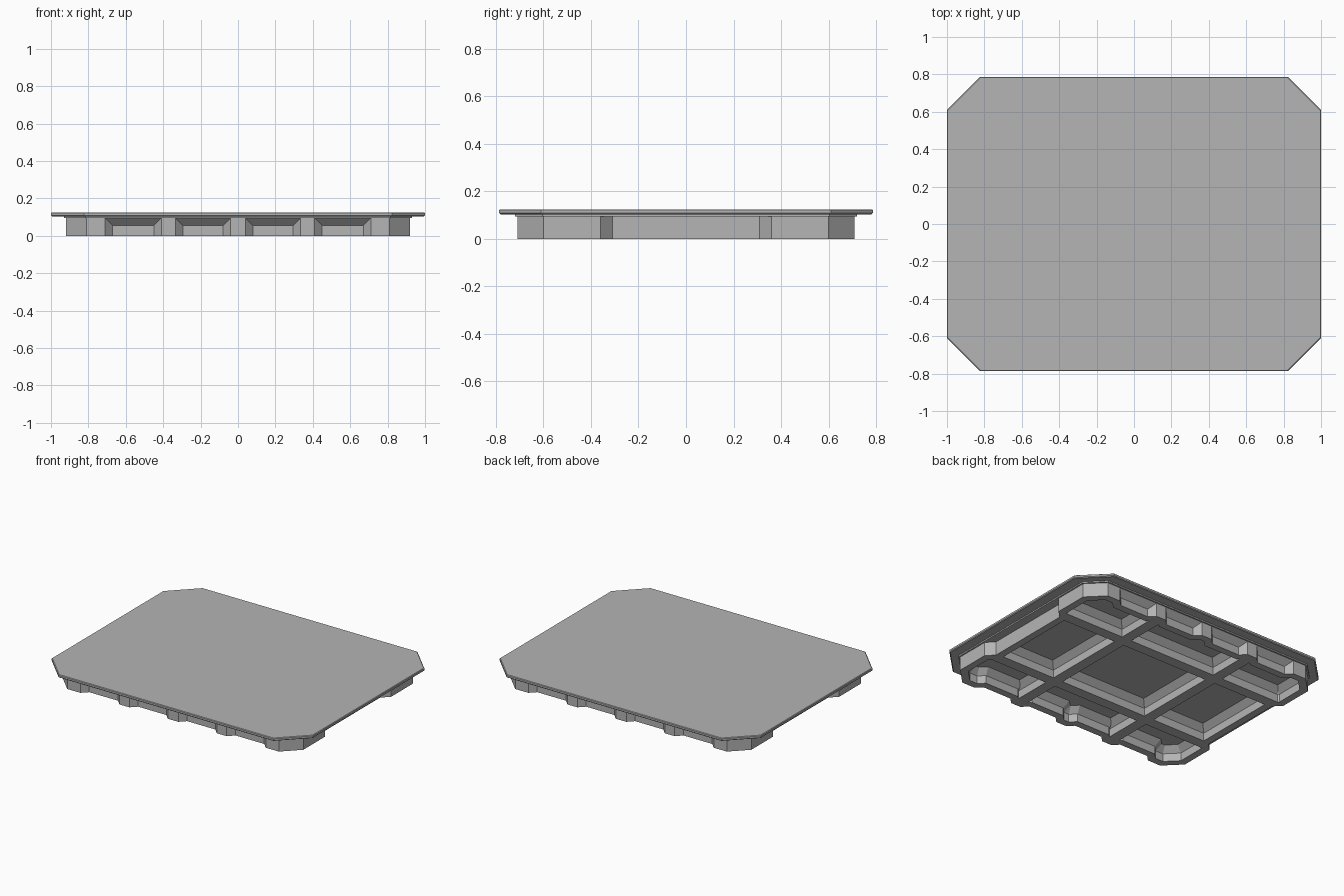
import bpy, bmesh
from mathutils import Vector

cube = bpy.data.objects.get("Cube")
if cube:
    bpy.data.objects.remove(cube, do_unlink=True)

grey = bpy.data.materials.new("pallet grey")
grey.use_nodes = True
COLOUR = (0.46, 0.46, 0.46, 1)
grey.diffuse_color = COLOUR
grey.node_tree.nodes["Principled BSDF"].inputs["Base Color"].default_value = COLOUR

MID, TOP = 0.055, 0.095   # top of the upright rib walls, underside of the deck
FLARE = 0.04              # how far the ribs widen between MID and TOP


def finish(name, bm):
    bmesh.ops.remove_doubles(bm, verts=bm.verts, dist=1e-5)
    bmesh.ops.recalc_face_normals(bm, faces=bm.faces)
    mesh = bpy.data.meshes.new(name)
    bm.to_mesh(mesh)
    bm.free()
    mesh.materials.append(grey)
    bpy.context.collection.objects.link(bpy.data.objects.new(name, mesh))


def loft(name, loops, closed=False):
    """Join equal loops of points; cap the ends, or join last to first."""
    bm = bmesh.new()
    rings = [[bm.verts.new(p) for p in loop] for loop in loops]
    n = len(rings[0])
    pairs = list(zip(rings, rings[1:]))
    if closed:
        pairs.append((rings[-1], rings[0]))
    else:
        bm.faces.new(rings[0])
        bm.faces.new(rings[-1])
    for a, b in pairs:
        for i in range(n):
            j = (i + 1) % n
            bm.faces.new((a[i], a[j], b[j], b[i]))
    finish(name, bm)


def four_way(quarter):
    """Mirror a quarter outline (clockwise) into all four quadrants."""
    return (quarter + [(x, -y) for x, y in reversed(quarter)]
            + [(-x, -y) for x, y in quarter]
            + [(-x, y) for x, y in reversed(quarter)])


def octagon(hx, hy, cut, z):
    return [(x, y, z) for x, y in four_way([(hx - cut, hy), (hx, hy - cut)])]


def inset(points, dist):
    """Mitred inward offset of a clockwise outline."""
    pts = [Vector(p) for p in points]
    result = []
    for i, p in enumerate(pts):
        d0 = (p - pts[i - 1]).normalized()
        d1 = (pts[(i + 1) % len(pts)] - p).normalized()
        n0, n1 = Vector((d0.y, -d0.x)), Vector((d1.y, -d1.x))
        m = n0 + n1
        result.append(tuple(p + m * (dist * 2 / m.length_squared)))
    return result


def at(points, z):
    return [(x, y, z) for x, y in points]


# Deck with finely bevelled edges, and the thin step below it
loft("deck", [octagon(0.995, 0.782, 0.176, 0.104), octagon(1.0, 0.787, 0.177, 0.109),
              octagon(1.0, 0.787, 0.177, 0.121), octagon(0.996, 0.783, 0.176, 0.125)])
loft("deck_step", [octagon(0.93, 0.72, 0.115, TOP), octagon(0.93, 0.72, 0.115, 0.106)])

# Zigzag rim: feet stand proud, the pockets between them slope out at the top
OUT, BACK = 0.71, 0.67
low, high = [], []
for edge, side in ((0.04, 1), (0.335, -1), (0.41, 1), (0.71, -1)):
    pocket = (edge + side * FLARE, BACK)
    low += [(edge, OUT), pocket] if side > 0 else [pocket, (edge, OUT)]
    high += [(edge, OUT)] * 2
ends = [(0.81, OUT), (0.92, 0.6), (0.92, 0.36), (0.87, 0.31)]
outer, outer_top = four_way(low + ends), four_way(high + ends)
inner = inset(outer, 0.05)
loft("rim", [at(outer, 0), at(outer, MID), at(outer_top, TOP),
             at(inset(outer, 0.05 + FLARE), TOP), at(inner, MID), at(inner, 0)], closed=True)


# Ribs: upright walls that flare into the deck
def rib(name, centre, half_length, along_y):
    w = 0.0375
    profile = [(-w, 0), (w, 0), (w, MID), (w + FLARE, TOP), (-w - FLARE, TOP), (-w, MID)]
    loops = []
    for e in (-half_length, half_length):
        loops.append([(centre + o, e, z) if along_y else (e, centre + o, z) for o, z in profile])
    loft(name, loops)


for side, word in ((1, "left"), (-1, "right")):
    rib("long_rib_" + word, side * 0.3725, 0.665, True)
for side, word in ((1, "back"), (-1, "front")):
    rib("cross_rib_" + word, side * 0.335, 0.865, False)
